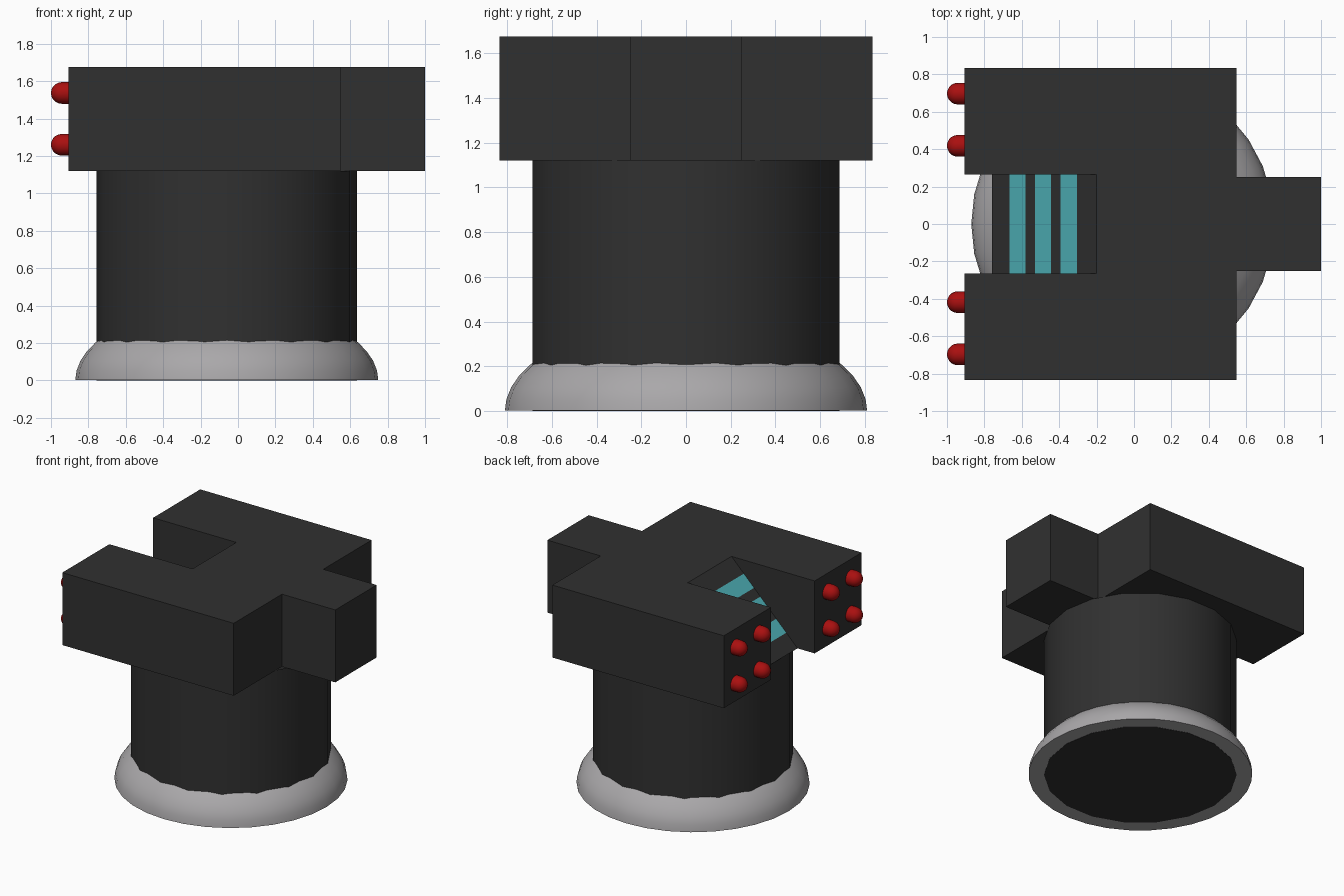
import bpy
import math
from mathutils import Matrix, Vector

if "Cube" in bpy.data.objects:
    bpy.data.objects.remove(bpy.data.objects["Cube"])


def material(name, rgb):
    m = bpy.data.materials.new(name)
    m.diffuse_color = (*rgb, 1.0)
    m.use_nodes = True
    m.node_tree.nodes["Principled BSDF"].inputs["Base Color"].default_value = m.diffuse_color
    return m


DARK = material("charcoal", (0.03, 0.03, 0.03))
GREY = material("light grey", (0.40, 0.39, 0.40))
TEAL = material("teal", (0.08, 0.46, 0.50))
RED = material("red", (0.40, 0.005, 0.005))


def make(name, verts, faces, mats, smooth=None):
    me = bpy.data.meshes.new(name)
    me.from_pydata(verts, [], faces)
    for m in mats:
        me.materials.append(m)
    ob = bpy.data.objects.new(name, me)
    bpy.context.collection.objects.link(ob)
    if smooth:
        bpy.ops.object.select_all(action='DESELECT')
        ob.select_set(True)
        bpy.context.view_layer.objects.active = ob
        bpy.ops.object.shade_smooth_by_angle(angle=math.radians(smooth))
    return ob


def lathe(name, profile, sides, matrix, mat, cap_start=False, cap_end=False):
    """Turn (radius, height) points around the local z axis, bottom to top."""
    verts, faces = [], []
    for r, h in profile:
        for i in range(sides):
            a = 2 * math.pi * i / sides
            verts.append(matrix @ Vector((r * math.cos(a), r * math.sin(a), h)))
    for k in range(len(profile) - 1):
        for i in range(sides):
            j = (i + 1) % sides
            faces.append((k * sides + i, k * sides + j,
                          (k + 1) * sides + j, (k + 1) * sides + i))
    if cap_start:
        faces.append(tuple(reversed(range(sides))))
    if cap_end:
        n = (len(profile) - 1) * sides
        faces.append(tuple(range(n, n + sides)))
    return make(name, verts, faces, [mat], 40)


BOTTOM, TOP = 1.12, 1.675
AXIS = Matrix.Translation((-0.06, 0, 0))

# Column
lathe("column", [(0.697, 0), (0.697, BOTTOM)], 18, AXIS, DARK, cap_start=True)

# Flattened dome collar around the foot of the column
dome = [(0.81 * math.cos(math.radians(t)), 0.407 * math.sin(math.radians(t)))
        for t in (0, 7.5, 15, 22.5, 30, 36)]
lathe("foot_collar", [(0.68, 0.002), (0.81, 0.002)] + dome[1:], 32, AXIS, GREY)

# Head block with a rear tail and a notch between two arms
half = [(-0.20, 0.265), (-0.905, 0.265), (-0.905, 0.835),
        (0.548, 0.835), (0.548, 0.25), (1.0, 0.25)]
outline = [(x, -y) for x, y in half] + [(x, y) for x, y in reversed(half)]
n = len(outline)
verts = [(x, y, z) for z in (BOTTOM, TOP) for x, y in outline]
faces = [tuple(reversed(range(n))), tuple(range(n, 2 * n))]
faces += [(i, (i + 1) % n, n + (i + 1) % n, n + i) for i in range(n)]
make("head", verts, faces, [DARK])

# Sloping panel in the notch, cut into dark and teal bands
xs = [-0.76, -0.665, -0.58, -0.53, -0.445, -0.392, -0.305, -0.20]
slope = (TOP - BOTTOM) / (xs[-1] - xs[0])
verts = [(x, y, BOTTOM + (x - xs[0]) * slope) for x in xs for y in (-0.265, 0.265)]
faces = [(2 * i, 2 * i + 2, 2 * i + 3, 2 * i + 1) for i in range(len(xs) - 1)]
b = len(verts)
verts += [(xs[-1], -0.265, BOTTOM), (xs[-1], 0.265, BOTTOM)]
faces.append((0, 1, b + 1, b))
panel = make("sloping_panel", verts, faces, [DARK, TEAL])
for p in panel.data.polygons:
    p.material_index = 1 if p.index in (1, 3, 5) else 0

# Rounded red studs on the arm ends
R = 0.058
cap = [(R * math.cos(math.radians(t)), 0.037 + R * math.sin(math.radians(t)))
       for t in (0, 18, 36, 54, 72, 86)]
for y in (-0.697, -0.418, 0.418, 0.697):
    for z in (1.26, 1.537):
        place = Matrix.Translation((-0.905, y, z)) @ Matrix.Rotation(-math.pi / 2, 4, 'Y')
        lathe("red_stud", [(R, -0.01)] + cap, 16, place, RED, cap_end=True)
